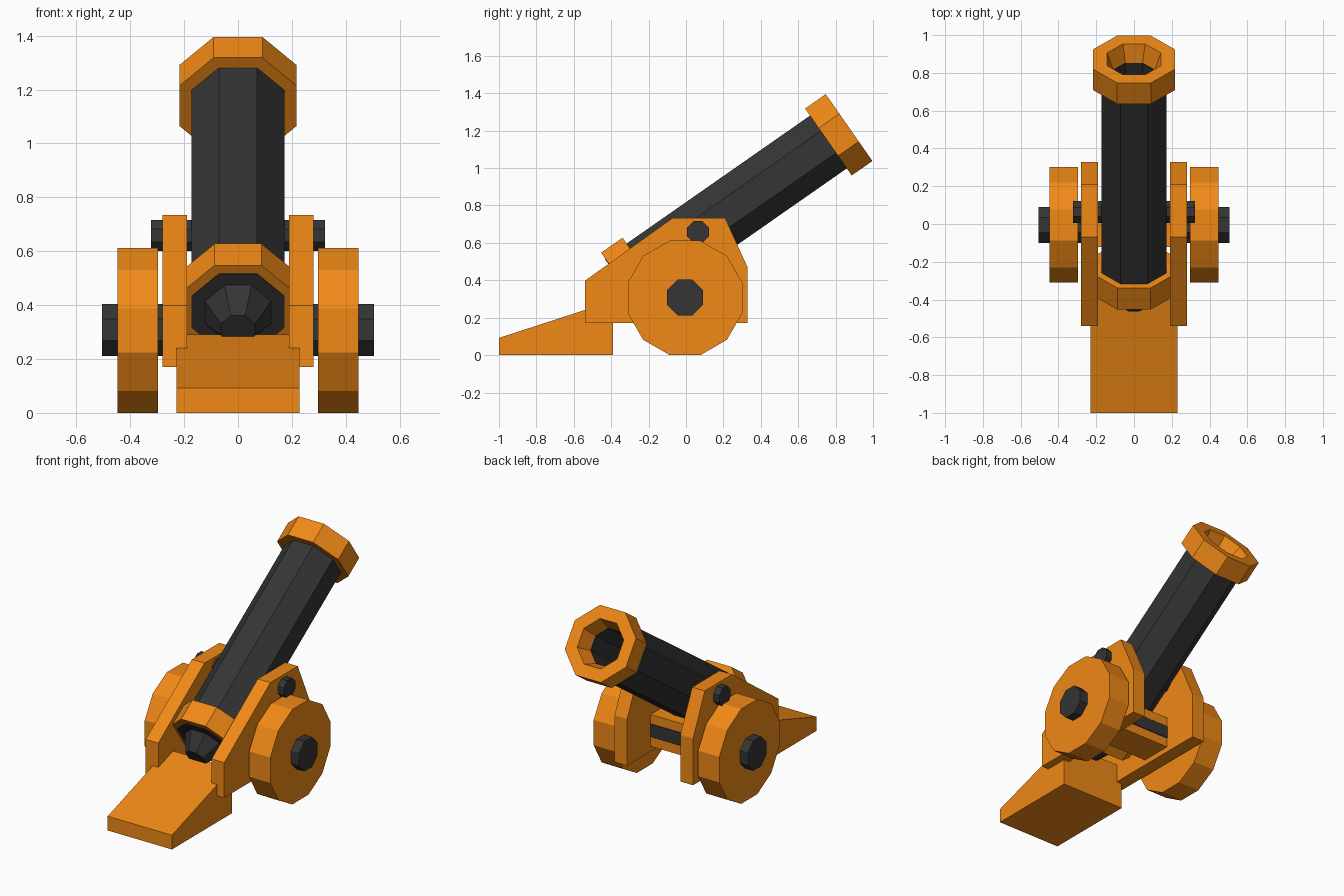
import bpy, bmesh, math
from mathutils import Matrix, Vector

if "Cube" in bpy.data.objects:
    bpy.data.objects.remove(bpy.data.objects["Cube"])


def material(name, rgb):
    m = bpy.data.materials.new(name)
    m.diffuse_color = (*rgb, 1)
    m.use_nodes = True
    m.node_tree.nodes["Principled BSDF"].inputs["Base Color"].default_value = m.diffuse_color
    return m


ORANGE = material("orange_paint", (0.87, 0.25, 0.008))
IRON = material("dark_iron", (0.035, 0.035, 0.035))


def finish(name, bm, mat):
    bmesh.ops.recalc_face_normals(bm, faces=bm.faces)
    mesh = bpy.data.meshes.new(name)
    bm.to_mesh(mesh)
    bm.free()
    mesh.materials.append(mat)
    obj = bpy.data.objects.new(name, mesh)
    bpy.context.collection.objects.link(obj)
    return obj


def lathe(name, profile, sides, frame, mat, closed=False):
    """Faceted solid from (distance along axis, flat-to-centre radius) points."""
    bm = bmesh.new()
    k = 1 / math.cos(math.pi / sides)
    rings = []
    for d, r in profile:
        angles = [(i + 0.5) * math.tau / sides for i in range(sides)]
        rings.append([bm.verts.new(frame @ Vector((r * k * math.cos(a), r * k * math.sin(a), d)))
                      for a in angles])
    pairs = list(zip(rings, rings[1:]))
    if closed:
        pairs.append((rings[-1], rings[0]))
    else:
        bm.faces.new(rings[0])
        bm.faces.new(rings[-1])
    for a, b in pairs:
        for i in range(sides):
            j = (i + 1) % sides
            bm.faces.new((a[i], a[j], b[j], b[i]))
    return finish(name, bm, mat)


def slab(name, outline, x0, x1, mat):
    """Side-view (y, z) outline extruded from x0 to x1."""
    bm = bmesh.new()
    face = bm.faces.new([bm.verts.new((x0, y, z)) for y, z in outline])
    ext = bmesh.ops.extrude_face_region(bm, geom=[face])
    moved = [v for v in ext["geom"] if isinstance(v, bmesh.types.BMVert)]
    bmesh.ops.translate(bm, verts=moved, vec=(x1 - x0, 0, 0))
    return finish(name, bm, mat)


# Barrel frame: origin at the muzzle, local z pointing out of it
gun = Matrix.Translation((0, 0.872, 1.2165)) @ Matrix.Rotation(math.radians(-55.1), 4, 'X')


def crosswise(y, z):
    return Matrix.Translation((0, y, z)) @ Matrix.Rotation(math.pi / 2, 4, 'Y')


# Barrel with bore, bands and rear knob
lathe("barrel", [(-1.473, 0.172), (-0.10, 0.172), (-0.10, 0.108), (-0.6, 0.108)], 8, gun, IRON)
lathe("muzzle_band", [(-0.135, 0.218), (0, 0.218), (0, 0.142), (-0.10, 0.11), (-0.135, 0.11)],
      8, gun, ORANGE, closed=True)
lathe("breech_band", [(-1.47, 0.21), (-1.33, 0.21), (-1.33, 0.16), (-1.47, 0.16)],
      8, gun, ORANGE, closed=True)
lathe("breech_knob", [(-1.46, 0.122), (-1.475, 0.122), (-1.585, 0.063)], 8, gun, IRON)

# Pivot pin and axle
lathe("barrel_pivot", [(-0.323, 0.058), (0.323, 0.058)], 8, crosswise(0.064, 0.658), IRON)
lathe("axle", [(-0.505, 0.096), (0.505, 0.096)], 8, crosswise(-0.005, 0.308), IRON)

# Carriage cheeks and wheels
cheek = [(-0.54, 0.171), (0.328, 0.171), (0.328, 0.472), (0.209, 0.734), (-0.07, 0.734), (-0.54, 0.398)]
for side, s in (("left", -1), ("right", 1)):
    slab(f"carriage_cheek_{side}", cheek, s * 0.19, s * 0.28, ORANGE)
    lathe(f"wheel_{side}", [(s * 0.297, 0.306), (s * 0.448, 0.306)], 12, crosswise(-0.005, 0.306), ORANGE)

# Cross beam around the axle and the trailing wedge
slab("cross_beam", [(-0.122, 0.205), (0.088, 0.205), (0.088, 0.41), (-0.122, 0.41)], -0.2, 0.2, ORANGE)
slab("trail_wedge", [(-1, 0), (-0.39, 0), (-0.39, 0.29), (-1, 0.092)], -0.229, 0.229, ORANGE)
